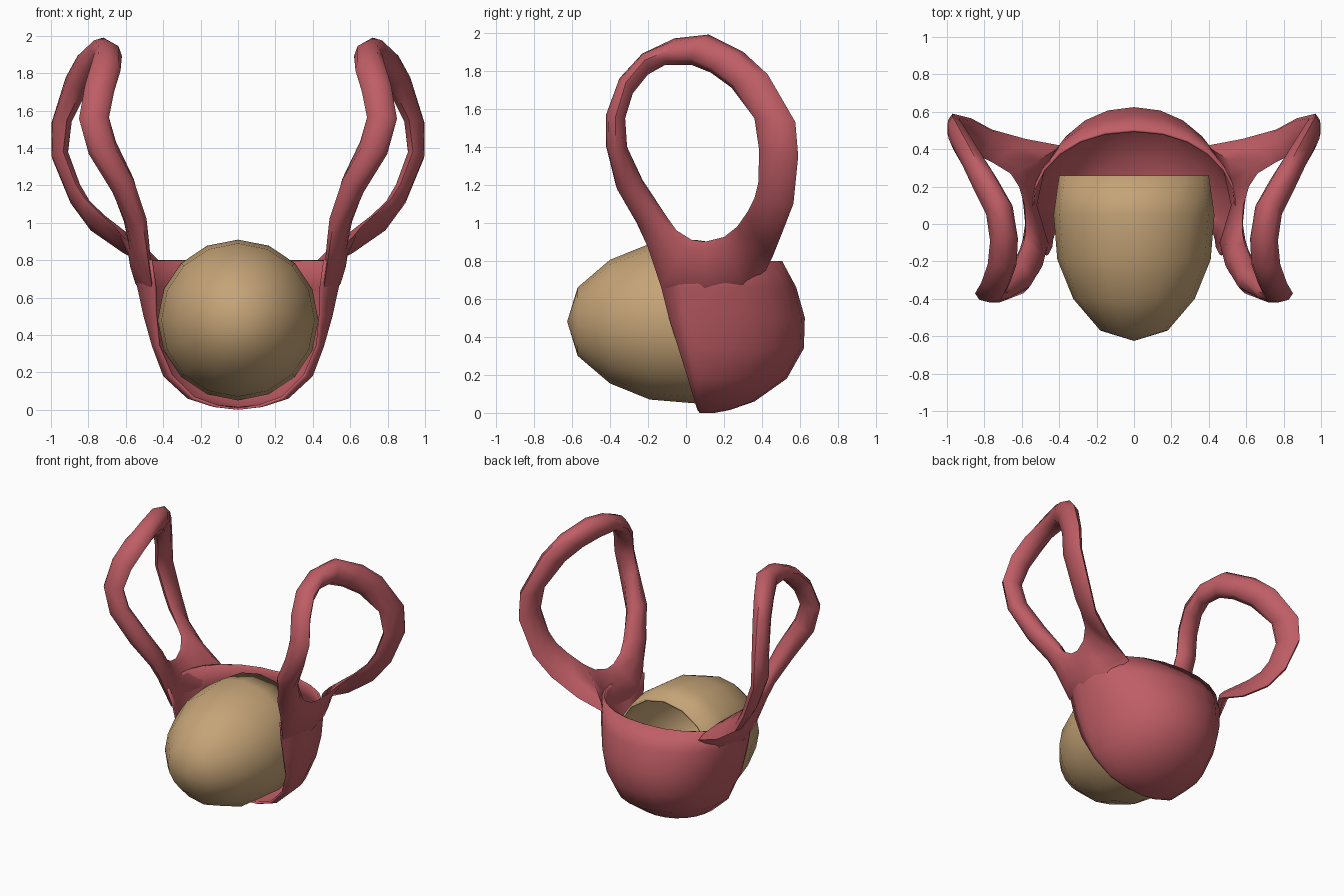
import bpy
import bmesh
from math import sin, cos, pi
from mathutils import Vector

default = bpy.data.objects.get("Cube")
if default:
    bpy.data.objects.remove(default)


def material(name, rgb):
    mat = bpy.data.materials.new(name)
    mat.use_nodes = True
    mat.diffuse_color = (*rgb, 1)
    mat.node_tree.nodes["Principled BSDF"].inputs["Base Color"].default_value = (*rgb, 1)
    return mat


def loft(name, rings, mat, wrap_section=False, wrap_path=False):
    """Skin a list of equally long point rows with quads."""
    bm = bmesh.new()
    rows = [[bm.verts.new(p) for p in ring] for ring in rings]
    count, size = len(rows), len(rows[0])
    for i in range(count if wrap_path else count - 1):
        a, b = rows[i], rows[(i + 1) % count]
        for j in range(size if wrap_section else size - 1):
            k = (j + 1) % size
            bm.faces.new((a[j], a[k], b[k], b[j]))
    bmesh.ops.remove_doubles(bm, verts=bm.verts, dist=0.001)
    bmesh.ops.dissolve_degenerate(bm, edges=bm.edges, dist=0.0005)
    bmesh.ops.recalc_face_normals(bm, faces=bm.faces)
    mesh = bpy.data.meshes.new(name)
    bm.to_mesh(mesh)
    bm.free()
    mesh.materials.append(mat)
    obj = bpy.data.objects.new(name, mesh)
    bpy.context.collection.objects.link(obj)
    bpy.ops.object.select_all(action="DESELECT")
    obj.select_set(True)
    bpy.context.view_layer.objects.active = obj
    bpy.ops.object.shade_smooth_by_angle(angle=pi / 3)
    return obj


def add_wall(obj, thickness):
    wall = obj.modifiers.new("wall", "SOLIDIFY")
    wall.thickness = thickness
    wall.offset = -1


tan = material("tan", (0.56, 0.37, 0.185))
red = material("dusty red", (0.52, 0.11, 0.13))

# Rounded egg shell, open at the back: (y, radius) along its axis
egg_profile = [(-0.625, 0), (-0.57, 0.18), (-0.4, 0.325), (-0.19, 0.41),
               (0.05, 0.43), (0.26, 0.4)]
SIDES = 16
egg = loft("egg_shell",
           [[(r * sin(2 * pi * k / SIDES), y, 0.48 + r * cos(2 * pi * k / SIDES))
             for k in range(SIDES)] for y, r in egg_profile],
           tan, wrap_section=True)
add_wall(egg, 0.015)

# Rear cup: U-shaped levels (z, half width, half width at front, front y, back y)
cup_levels = [(0, 0, 0, 0.08, 0.15), (0.015, 0.13, 0.11, 0.06, 0.23),
              (0.06, 0.27, 0.24, 0.045, 0.36), (0.18, 0.4, 0.36, 0.01, 0.53),
              (0.34, 0.46, 0.43, -0.04, 0.62), (0.5, 0.505, 0.445, -0.09, 0.625),
              (0.66, 0.54, 0.45, -0.13, 0.58), (0.8, 0.56, 0.47, -0.17, 0.505)]


def cup_row(z, width, front_width, front, back):
    """One level whose arms close in towards the egg at the front."""
    middle = min(0.07, (front + back) / 2)
    half = []
    for k in range(7):
        t = pi / 2 * k / 6
        half.append((width * sin(t) ** 0.95,
                     middle + (back - middle) * max(cos(t), 0) ** 0.95, z))
    half.append((width * 0.65 + front_width * 0.35, (middle + front) / 2, z))
    half.append((front_width, front, z))
    return [(-x, y, h) for x, y, h in reversed(half[1:])] + half


cup = loft("rear_cup", [cup_row(*level) for level in cup_levels], red)
add_wall(cup, 0.015)

# Looped ears: (outer x, y, z), (hole-side x, y, z), half thickness.
# The outer points of the lowest stations lie inside the cup wall.
ear_stations = [
    ((0.525, 0.1, 0.64), (0.585, 0.1, 0.9), 0.022),
    ((0.475, 0.3, 0.66), (0.615, 0.2, 0.925), 0.025),
    ((0.395, 0.42, 0.75), (0.66, 0.27, 0.98), 0.025),
    ((0.58, 0.455, 0.82), (0.75, 0.325, 1.06), 0.03),
    ((0.76, 0.505, 0.945), (0.82, 0.36, 1.13), 0.035),
    ((0.87, 0.565, 1.1), (0.87, 0.38, 1.21), 0.04),
    ((0.97, 0.59, 1.35), (0.935, 0.385, 1.38), 0.045),
    ((0.97, 0.575, 1.53), (0.915, 0.36, 1.55), 0.05),
    ((0.89, 0.43, 1.78), (0.835, 0.24, 1.71), 0.06),
    ((0.82, 0.3, 1.9), (0.77, 0.13, 1.79), 0.07),
    ((0.72, 0.12, 1.99), (0.72, 0.03, 1.83), 0.075),
    ((0.69, -0.06, 1.97), (0.7, -0.11, 1.83), 0.075),
    ((0.69, -0.23, 1.89), (0.72, -0.2, 1.78), 0.08),
    ((0.73, -0.35, 1.76), (0.75, -0.28, 1.68), 0.08),
    ((0.77, -0.42, 1.57), (0.77, -0.32, 1.55), 0.08),
    ((0.72, -0.42, 1.4), (0.73, -0.31, 1.4), 0.08),
    ((0.59, -0.37, 1.2), (0.64, -0.22, 1.2), 0.07),
    ((0.51, -0.26, 1), (0.59, -0.1, 1.03), 0.055),
    ((0.49, -0.2, 0.87), (0.58, -0.05, 0.96), 0.045),
    ((0.46, -0.13, 0.66), (0.58, 0.03, 0.91), 0.03),
]
outer = [Vector(s[0]) for s in ear_stations]
inner = [Vector(s[1]) for s in ear_stations]
centre = [(a + b) / 2 for a, b in zip(outer, inner)]
ear_rings = []
for i, (_, _, thick) in enumerate(ear_stations):
    tangent = centre[(i + 1) % len(centre)] - centre[i - 1]
    reach = (outer[i] - inner[i]) / 2
    side = tangent.cross(reach).normalized() * thick
    ear_rings.append([centre[i] + reach * cos(pi * k / 4) + side * sin(pi * k / 4)
                      for k in range(8)])
ears = loft("looped_ears", ear_rings, red, wrap_section=True, wrap_path=True)
ears.modifiers.new("mirror", "MIRROR")
